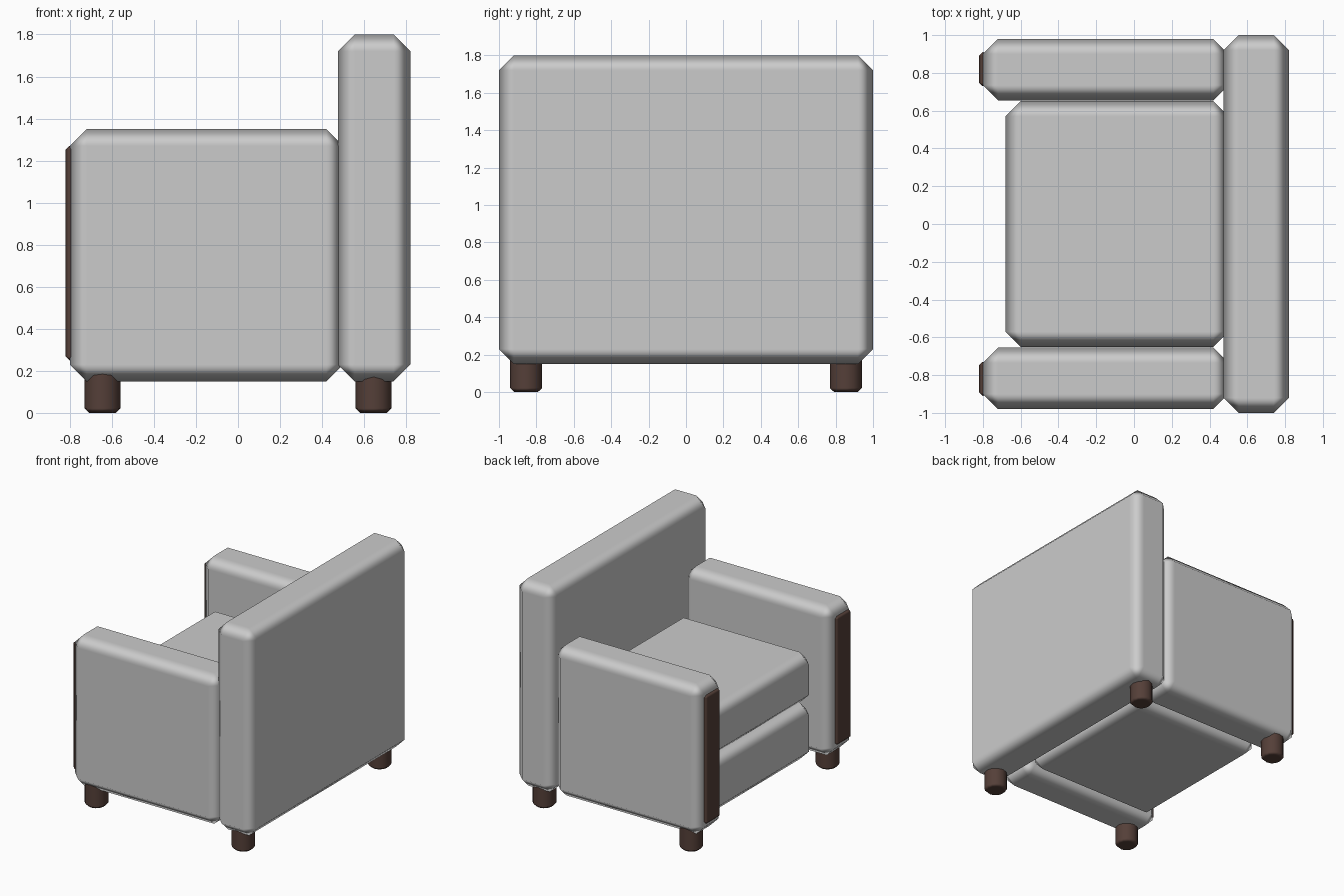
import bpy

if "Cube" in bpy.data.objects:
    bpy.data.objects.remove(bpy.data.objects["Cube"])

wood = bpy.data.materials.new("dark_wood")
wood.diffuse_color = (0.09, 0.05, 0.04, 1)
wood.use_nodes = True
wood.node_tree.nodes["Principled BSDF"].inputs["Base Color"].default_value = wood.diffuse_color


def finish(ob, name, bevel, mat=None):
    """Name the part, chamfer its edges and shade it smooth with flat main faces."""
    ob.name = name
    bpy.ops.object.transform_apply(location=False, rotation=False, scale=True)
    bpy.ops.object.shade_smooth()
    m = ob.modifiers.new("chamfer", 'BEVEL')
    m.width = bevel
    m.segments = 1
    m.limit_method = 'ANGLE'
    m.angle_limit = 0.87
    m.harden_normals = True
    if mat:
        ob.data.materials.append(mat)
    return ob


def box(name, x, y, z, bevel=0.08, mat=None):
    """Chamfered box given as (min, max) ranges."""
    bpy.ops.mesh.primitive_cube_add(size=1, location=[sum(r) / 2 for r in (x, y, z)])
    ob = bpy.context.object
    ob.scale = [r[1] - r[0] for r in (x, y, z)]
    return finish(ob, name, bevel, mat)


# Upholstered body
box("backrest", (0.475, 0.82), (-1, 1), (0.15, 1.8))
box("seat_base", (-0.68, 0.50), (-0.65, 0.65), (0.15, 0.60))
box("seat_cushion", (-0.68, 0.50), (-0.65, 0.65), (0.60, 1.0))

for side, s in (("left", 1), ("right", -1)):
    # Armrest with a wooden front panel
    box(f"{side}_armrest", (-0.80, 0.50), sorted((s * 0.655, s * 0.98)), (0.15, 1.35))
    box(f"{side}_arm_panel", (-0.82, -0.78), sorted((s * 0.73, s * 0.91)),
        (0.25, 1.27), 0.018, wood)
    # Round wooden feet
    for end, x in (("front", -0.645), ("back", 0.645)):
        bpy.ops.mesh.primitive_cylinder_add(vertices=12, radius=0.086, depth=0.2,
                                            location=(x, s * 0.855, 0.1))
        finish(bpy.context.object, f"{end}_{side}_foot", 0.022, wood)
